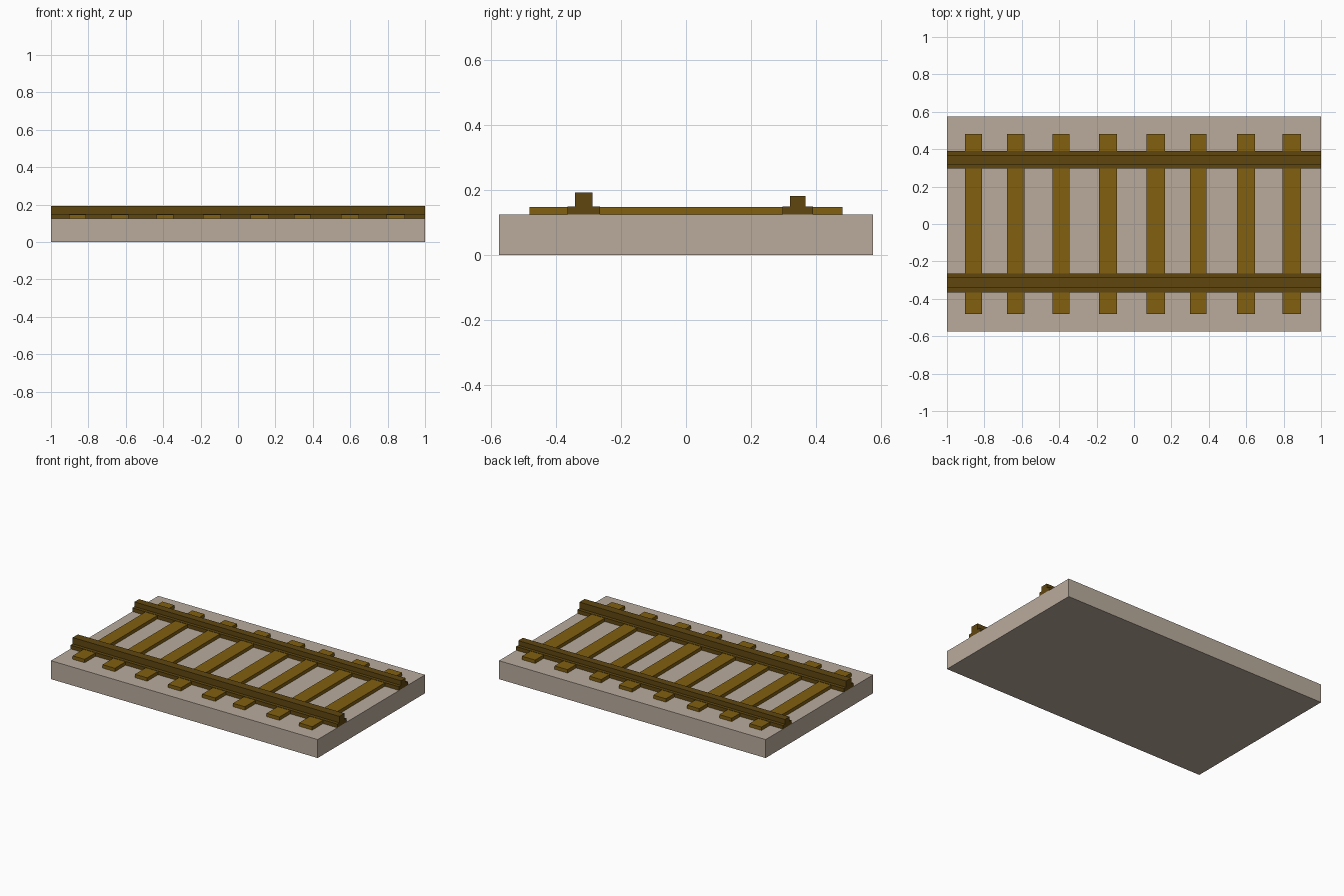
import bpy

if "Cube" in bpy.data.objects:
    bpy.data.objects.remove(bpy.data.objects["Cube"])


def material(name, color):
    mat = bpy.data.materials.new(name)
    mat.diffuse_color = (*color, 1)
    mat.use_nodes = True
    mat.node_tree.nodes["Principled BSDF"].inputs["Base Color"].default_value = mat.diffuse_color
    return mat


BED = material("bed_stone", (0.49, 0.41, 0.34))
WOOD = material("tie_wood", (0.22, 0.115, 0.005))
RAIL = material("rail_brown", (0.115, 0.062, 0.005))


def extrude_x(name, profile, x0, x1, mat):
    """Extrude a counter-clockwise (y, z) profile along x."""
    n = len(profile)
    verts = [(x, y, z) for x in (x0, x1) for y, z in profile]
    faces = [tuple(reversed(range(n))), tuple(range(n, 2 * n))]
    faces += [(i, (i + 1) % n, (i + 1) % n + n, i + n) for i in range(n)]
    mesh = bpy.data.meshes.new(name)
    mesh.from_pydata(verts, [], faces)
    mesh.materials.append(mat)
    obj = bpy.data.objects.new(name, mesh)
    bpy.context.collection.objects.link(obj)
    return obj


def rect(y0, y1, z0, z1):
    return [(y0, z0), (y1, z0), (y1, z1), (y0, z1)]


BED_TOP, TIE_TOP, FOOT_TOP = 0.125, 0.148, 0.150

# Track bed slab
extrude_x("track_bed", rect(-0.575, 0.575, 0, BED_TOP), -1, 1, BED)

# Cross ties, slightly uneven in spacing and width
ties = [(-0.858, 0.090), (-0.633, 0.093), (-0.390, 0.092), (-0.139, 0.095),
        (0.117, 0.099), (0.344, 0.089), (0.600, 0.096), (0.844, 0.099)]
for i, (x, w) in enumerate(ties):
    extrude_x(f"cross_tie_{i + 1}", rect(-0.481, 0.481, BED_TOP, TIE_TOP),
              x - w / 2, x + w / 2, WOOD)


# Rails: wide foot with a narrower head, as one stepped profile
def rail(name, f0, f1, h0, h1, top):
    profile = [(f0, BED_TOP), (f1, BED_TOP), (f1, FOOT_TOP), (h1, FOOT_TOP),
               (h1, top), (h0, top), (h0, FOOT_TOP), (f0, FOOT_TOP)]
    extrude_x(name, profile, -1, 1, RAIL)


rail("front_rail", -0.365, -0.264, -0.342, -0.287, 0.193)
rail("back_rail", 0.297, 0.390, 0.319, 0.368, 0.182)
